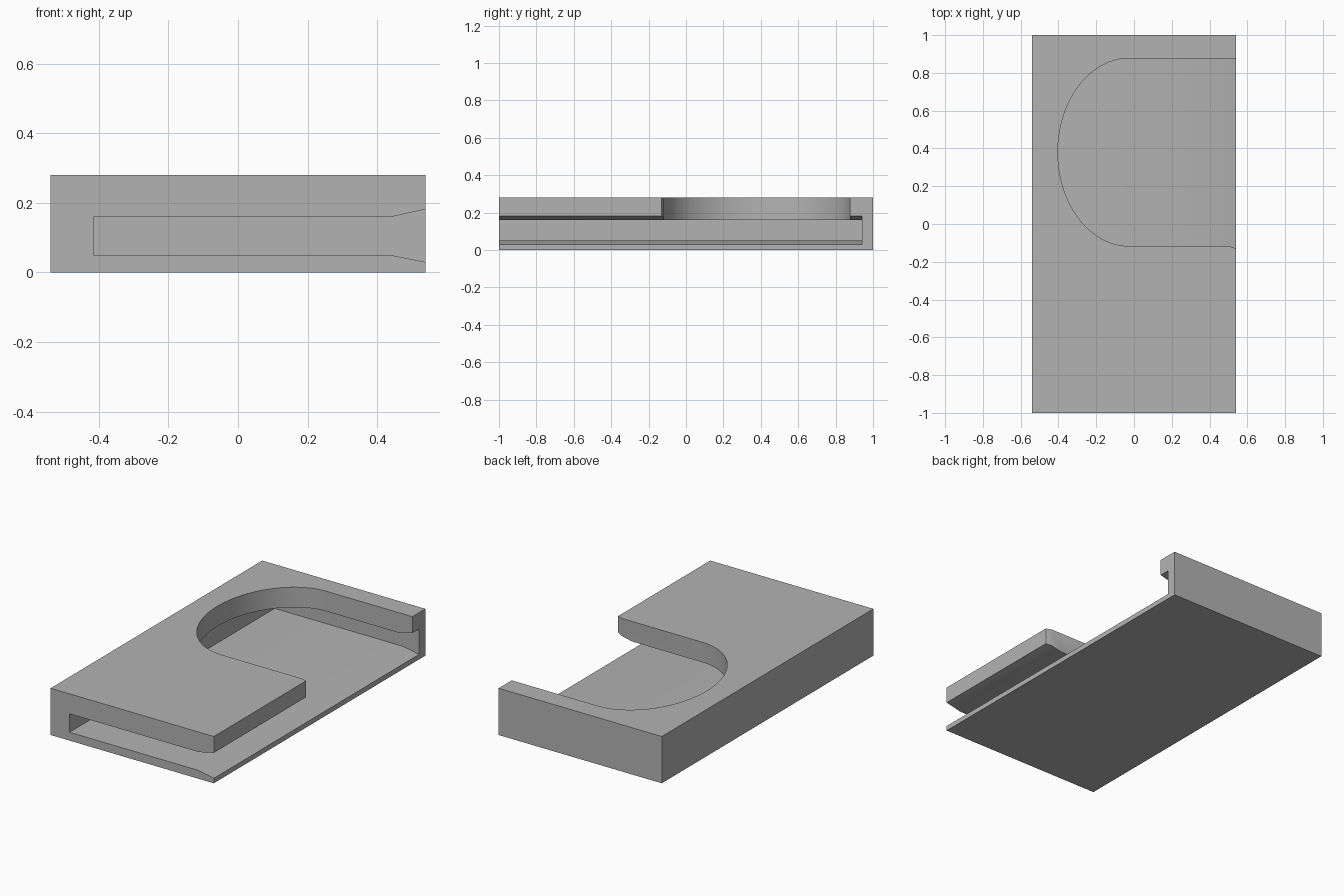
import bpy
import bmesh
from math import pi, sin, cos, radians
from mathutils import Vector

cube = bpy.data.objects.get("Cube")
if cube:
    bpy.data.objects.remove(cube, do_unlink=True)

# Body size, half width and half length
HX, HY, HEIGHT = 0.54, 1.0, 0.28

grey = bpy.data.materials.new("light grey")
grey.use_nodes = True
colour = (0.45, 0.45, 0.45, 1)
grey.diffuse_color = colour
grey.node_tree.nodes["Principled BSDF"].inputs["Base Color"].default_value = colour


def prism(name, outline, direction):
    """Closed solid made by sweeping a planar outline along a direction."""
    bm = bmesh.new()
    face = bm.faces.new([bm.verts.new(p) for p in outline])
    swept = bmesh.ops.extrude_face_region(bm, geom=[face], use_keep_orig=True)
    verts = [g for g in swept["geom"] if isinstance(g, bmesh.types.BMVert)]
    bmesh.ops.translate(bm, verts=verts, vec=Vector(direction))
    bmesh.ops.recalc_face_normals(bm, faces=bm.faces)
    mesh = bpy.data.meshes.new(name)
    bm.to_mesh(mesh)
    bm.free()
    mesh.materials.append(grey)
    obj = bpy.data.objects.new(name, mesh)
    bpy.context.collection.objects.link(obj)
    return obj


# Solid block
body = prism("sleeve_body",
             [(-HX, -HY, 0), (HX, -HY, 0), (HX, HY, 0), (-HX, HY, 0)],
             (0, 0, HEIGHT))

# Slot open to the front and the left side, with a flared mouth
slot_profile = [(-0.415, 0.05), (0.44, 0.05), (0.64, 0.01),
                (0.64, 0.204), (0.44, 0.16), (-0.415, 0.16)]
slot = prism("slot_cutter", [(x, -1.2, z) for x, z in slot_profile], (0, 2.14, 0))

# Rounded cut-out through the upper wall, with a small eased front corner
cx, cy, rx, ry = -0.025, 0.38, 0.378, 0.497
arc = [pi / 2 + pi * i / 48 for i in range(49)]
notch_outline = [(cx + rx * cos(a), cy + ry * sin(a)) for a in arc]
notch_outline += [(0.505, cy - ry), (HX, -0.13), (0.7, -0.13), (0.7, cy + ry)]
notch = prism("notch_cutter", [(x, y, 0.1) for x, y in notch_outline], (0, 0, 0.4))

# Carve the body, then remove the cutters
bpy.ops.object.select_all(action="DESELECT")
bpy.context.view_layer.objects.active = body
body.select_set(True)
for cutter in (slot, notch):
    cutter.hide_render = True
    cut = body.modifiers.new(cutter.name, "BOOLEAN")
    cut.operation = "DIFFERENCE"
    cut.solver = "EXACT"
    cut.object = cutter
    bpy.ops.object.modifier_apply(modifier=cut.name)
    bpy.data.objects.remove(cutter, do_unlink=True)

bpy.ops.object.shade_smooth_by_angle(angle=radians(30))
